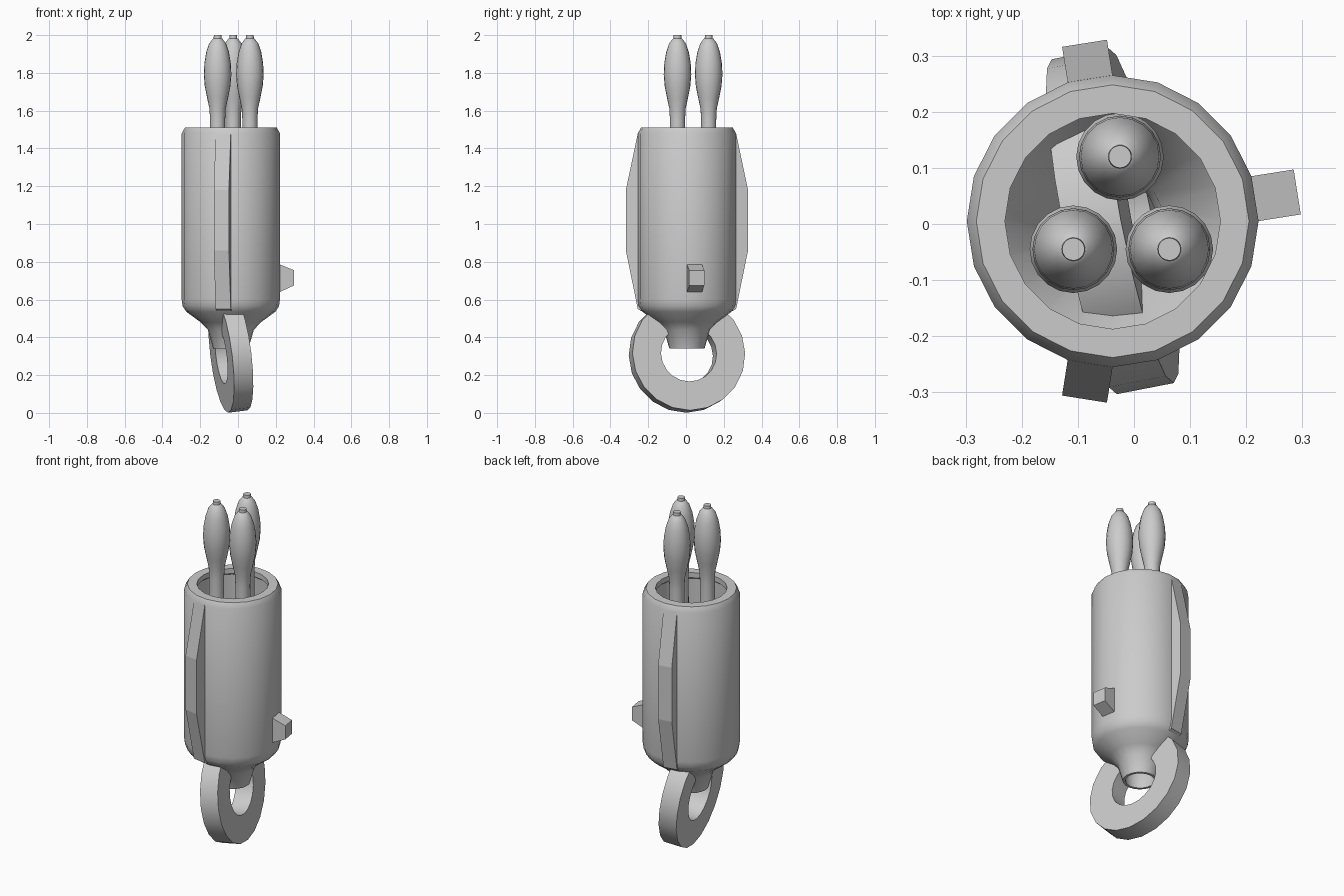
import bpy, bmesh
from math import sin, cos, pi, radians
from mathutils import Matrix

if "Cube" in bpy.data.objects:
    bpy.data.objects.remove(bpy.data.objects["Cube"])

CX, CY = -0.038, 0.005  # body axis


def finish(name, bm, smooth=True, angle=30):
    bmesh.ops.recalc_face_normals(bm, faces=bm.faces)
    me = bpy.data.meshes.new(name)
    bm.to_mesh(me)
    bm.free()
    ob = bpy.data.objects.new(name, me)
    bpy.context.collection.objects.link(ob)
    if smooth:
        bpy.ops.object.select_all(action='DESELECT')
        ob.select_set(True)
        bpy.context.view_layer.objects.active = ob
        bpy.ops.object.shade_smooth_by_angle(angle=radians(angle))
    return ob


def lathe(name, profile, sides, closed, matrix, angle=30):
    """Spin (radius, height) points round z; closed joins last to first."""
    bm = bmesh.new()
    rings = [[bm.verts.new((r * cos(2 * pi * i / sides), r * sin(2 * pi * i / sides), z))
              for i in range(sides)] for r, z in profile]
    pairs = list(zip(rings, rings[1:]))
    if closed:
        pairs.append((rings[-1], rings[0]))
    for a, b in pairs:
        for i in range(sides):
            j = (i + 1) % sides
            bm.faces.new((a[i], a[j], b[j], b[i]))
    if not closed:
        bm.faces.new(rings[0])
        bm.faces.new(rings[-1])
    bm.transform(matrix)
    return finish(name, bm, True, angle)


def radial_block(name, profile, width, degrees):
    """Extrude an (outward, height) outline sideways, aimed away from the body axis."""
    bm = bmesh.new()
    face = bm.faces.new([bm.verts.new((r, -width / 2, z)) for r, z in profile])
    ext = bmesh.ops.extrude_face_region(bm, geom=[face])
    verts = [v for v in ext['geom'] if isinstance(v, bmesh.types.BMVert)]
    bmesh.ops.translate(bm, verts=verts, vec=(0, width, 0))
    bm.transform(Matrix.Translation((CX, CY, 0)) @ Matrix.Rotation(radians(degrees), 4, 'Z'))
    return finish(name, bm, False)


# hollow holder with a funnel-shaped bottom
holder = [(0.093, 0.34), (0.122, 0.44), (0.16, 0.48), (0.235, 0.535), (0.255, 0.565), (0.26, 0.60),
          (0.26, 1.48), (0.243, 1.51), (0.192, 1.51), (0.192, 1.48), (0.205, 1.47),
          (0.205, 0.61), (0.09, 0.45), (0.078, 0.34)]
lathe("holder_body", holder, 20, True, Matrix.Translation((CX, CY, 0)))

# side fins, each sitting on one facet of the holder
fin = [(0.24, 0.54), (0.257, 0.55), (0.321, 0.86), (0.321, 1.18), (0.257, 1.48), (0.24, 1.48)]
for name, deg in (("back_fin", 99), ("front_fin", 261)):
    radial_block(name, fin, 0.081, deg)

# small tapered catch
radial_block("side_catch", [(0.24, 0.635), (0.257, 0.64), (0.333, 0.675), (0.333, 0.755),
                            (0.257, 0.785), (0.24, 0.79)], 0.081, 9)

# hanging ring, slightly turned and tilted
ring = [(0.150, -0.052), (0.304, -0.052), (0.304, 0.052), (0.150, 0.052)]
pose = (Matrix.Translation((CX, CY, 0.309)) @ Matrix.Rotation(radians(11), 4, 'Z')
        @ Matrix.Rotation(radians(-7), 4, 'Y') @ Matrix.Rotation(pi / 2, 4, 'Y'))
lathe("hanging_ring", ring, 20, True, pose)

# three bulb-headed rods with flared feet inside the holder
rod = [(0.078, 0.64), (0.078, 0.70), (0.043, 0.76), (0.040, 1.55), (0.043, 1.61), (0.056, 1.67),
       (0.068, 1.73), (0.073, 1.79), (0.070, 1.85), (0.060, 1.91), (0.045, 1.955),
       (0.026, 1.98), (0.021, 1.983), (0.020, 2.0)]
for i, (x, y) in enumerate([(-0.108, -0.045), (0.063, -0.045), (-0.025, 0.12)]):
    lathe(f"rod_{i + 1}", rod, 20, False, Matrix.Translation((x, y, 0)))
